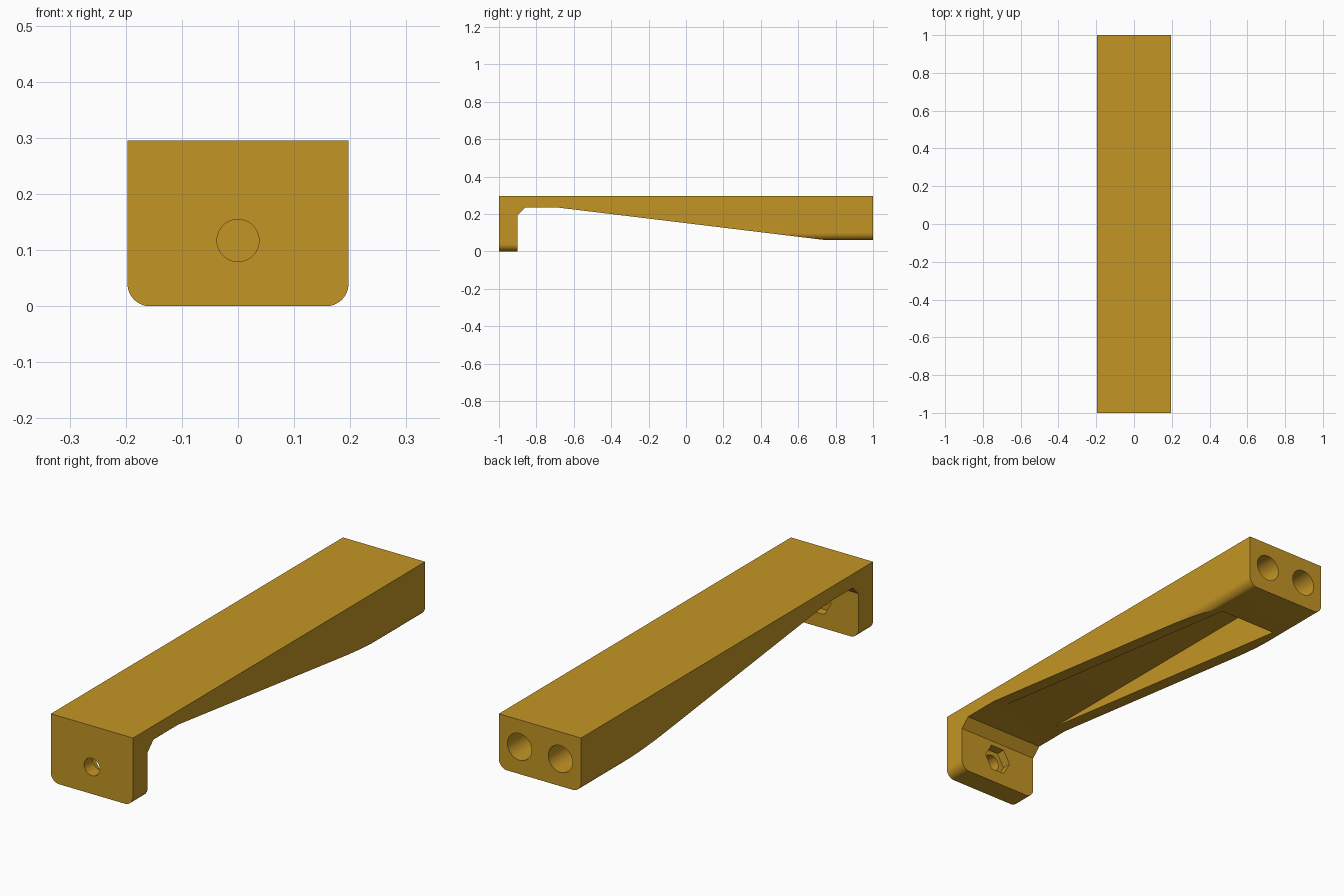
import bpy, bmesh, math

if "Cube" in bpy.data.objects:
    bpy.data.objects.remove(bpy.data.objects["Cube"])

HALF_W = 0.197
ROUND = 0.04

brass = bpy.data.materials.new("golden yellow")
brass.diffuse_color = (0.55, 0.30, 0.018, 1)
brass.use_nodes = True
brass.node_tree.nodes["Principled BSDF"].inputs["Base Color"].default_value = brass.diffuse_color


def prism(name, points, place):
    """Extrude an outline between two ends; place(p, end) gives the 3D position."""
    bm = bmesh.new()
    rings = [[bm.verts.new(place(p, end)) for p in points] for end in (0, 1)]
    n = len(points)
    bm.faces.new(rings[0])
    bm.faces.new(rings[1][::-1])
    for i in range(n):
        j = (i + 1) % n
        bm.faces.new((rings[0][i], rings[1][i], rings[1][j], rings[0][j]))
    bmesh.ops.recalc_face_normals(bm, faces=bm.faces)
    mesh = bpy.data.meshes.new(name)
    bm.to_mesh(mesh)
    bm.free()
    mesh.materials.append(brass)
    obj = bpy.data.objects.new(name, mesh)
    bpy.context.collection.objects.link(obj)
    return obj


def along_x(name, points, half):
    return prism(name, points, lambda p, e: (half * (2 * e - 1), p[0], p[1]))


def along_y(name, points, y0, y1):
    return prism(name, points, lambda p, e: (p[0], y1 if e else y0, p[1]))


def circle(cx, cz, r, n):
    return [(cx + r * math.cos(2 * math.pi * i / n),
             cz + r * math.sin(2 * math.pi * i / n)) for i in range(n)]


def cut(body, cutter):
    cutter.hide_render = True
    mod = body.modifiers.new("cut", 'BOOLEAN')
    mod.operation = 'DIFFERENCE'
    mod.solver = 'EXACT'
    mod.object = cutter
    bpy.context.view_layer.objects.active = body
    bpy.ops.object.modifier_apply(modifier=mod.name)
    bpy.data.objects.remove(cutter, do_unlink=True)


# Tapered arm with a downturned front tab
body = along_x("bracket_arm", [
    (-1, 0), (-0.9, 0), (-0.9, 0.195), (-0.86, 0.235), (-0.69, 0.235),
    (0.75, 0.06), (1, 0.06), (1, 0.295), (-1, 0.295)], HALF_W)

# Rounded lower corners on the tab and on the thick rear end
for z0, y0, y1 in ((0, -1.1, -0.87), (0.06, -0.6, 1.1)):
    for side in (-1, 1):
        arc = [(HALF_W - ROUND + ROUND * math.sin(a), z0 + ROUND - ROUND * math.cos(a))
               for a in (math.pi / 2 * i / 12 for i in range(13))]
        outline = arc + [(0.25, z0 + ROUND), (0.25, z0 - 0.05), (HALF_W - ROUND, z0 - 0.05)]
        cut(body, along_y("corner_cutter", [(side * x, z) for x, z in outline], y0, y1))

# Wedge pocket hollowing the underside
cut(body, along_x("pocket_cutter", [(-0.69, 0), (0.75, 0), (0.75, 0.235), (-0.69, 0.235)], 0.14))

# Two blind sockets in the rear end
for side in (-1, 1):
    cut(body, along_y("socket_cutter", circle(side * 0.098, 0.178, 0.058, 48), 0.8, 1.1))

# Bolt hole through the tab with a hexagonal nut recess behind it
cut(body, along_y("bolt_cutter", circle(0, 0.117, 0.0375, 48), -1.1, -0.87))
cut(body, along_y("nut_cutter", circle(0, 0.117, 0.066, 6), -0.94, -0.87))

bpy.ops.object.select_all(action='DESELECT')
body.select_set(True)
bpy.context.view_layer.objects.active = body
bpy.ops.object.shade_smooth_by_angle(angle=math.radians(25))
